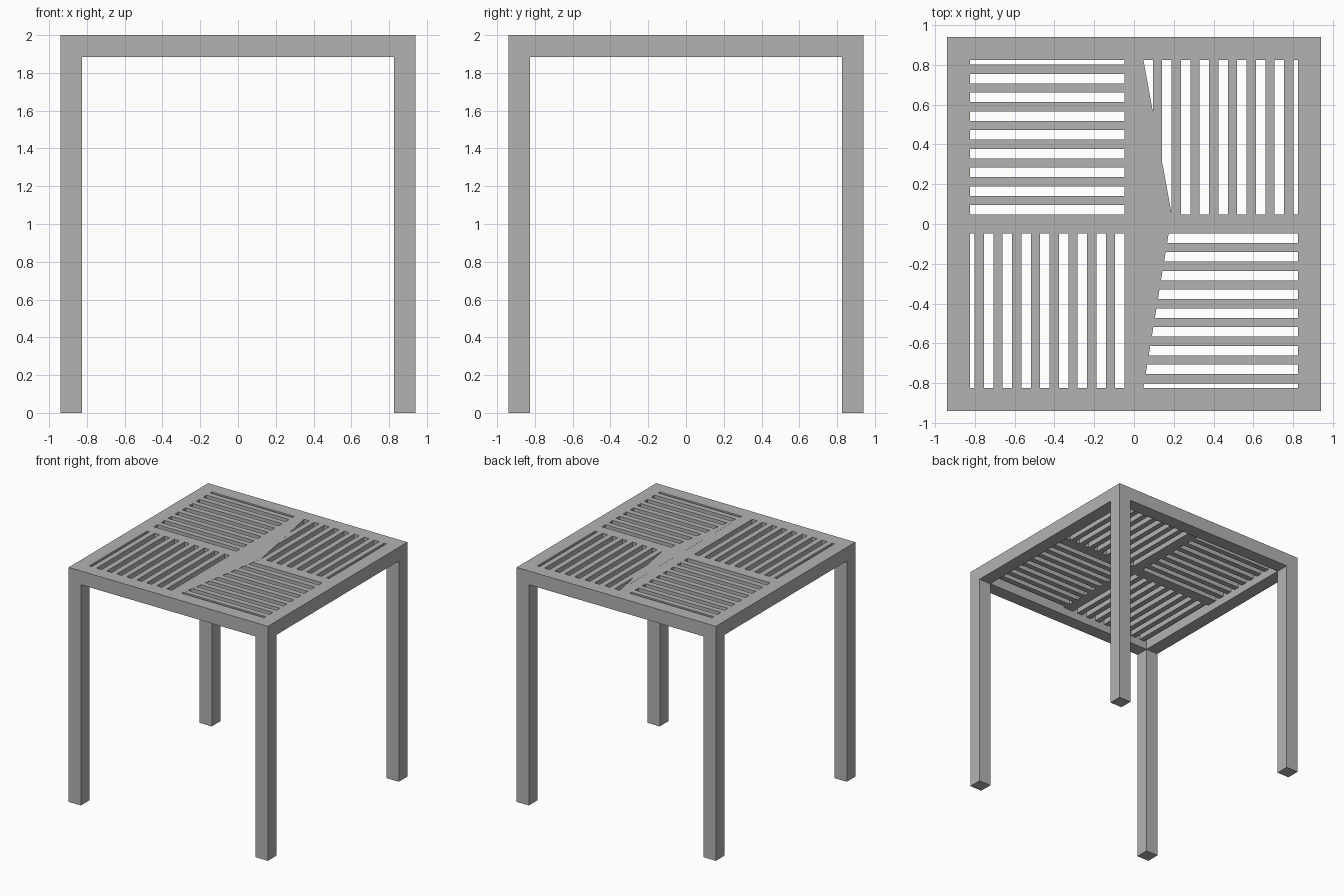
import bpy, bmesh

cube = bpy.data.objects.get("Cube")
if cube:
    bpy.data.objects.remove(cube, do_unlink=True)

grey = bpy.data.materials.new("grey_metal")
grey.use_nodes = True
colour = (0.45, 0.45, 0.45, 1)
grey.diffuse_color = colour
grey.node_tree.nodes["Principled BSDF"].inputs["Base Color"].default_value = colour

OUT, INN = 0.94, 0.825        # outer and inner half width of the frame
TOP, UNDER = 2.0, 1.883       # frame height range
SLAT_Z = 1.95                 # underside of the slats
BAR = 0.0472                  # slat width, gap width and half width of the cross


def finish(name, bm):
    mesh = bpy.data.meshes.new(name)
    bm.to_mesh(mesh)
    bm.free()
    mesh.materials.append(grey)
    obj = bpy.data.objects.new(name, mesh)
    bpy.context.collection.objects.link(obj)
    return obj


def add_box(bm, x, y, z):
    """Add a box spanning the given (low, high) ranges."""
    verts = bmesh.ops.create_cube(bm, size=1)["verts"]
    for v in verts:
        v.co = [r[0] if c < 0 else r[1] for c, r in zip(v.co, (x, y, z))]


def prism(name, outline, low, high):
    bm = bmesh.new()
    face = bm.faces.new([bm.verts.new((x, y, low)) for x, y in outline])
    up = bmesh.ops.extrude_face_region(bm, geom=[face])["geom"]
    for v in up:
        if isinstance(v, bmesh.types.BMVert):
            v.co.z = high
    bmesh.ops.recalc_face_normals(bm, faces=bm.faces)
    return finish(name, bm)


# Square frame: four mitred walls around the opening
bm = bmesh.new()
corners = [(-1, -1), (1, -1), (1, 1), (-1, 1)]
rings = [[bm.verts.new((sx * r, sy * r, z)) for sx, sy in corners]
         for r, z in ((OUT, UNDER), (OUT, TOP), (INN, TOP), (INN, UNDER))]
for k in range(4):
    a, b = rings[k], rings[(k + 1) % 4]
    for i in range(4):
        j = (i + 1) % 4
        bm.faces.new((a[i], a[j], b[j], b[i]))
bmesh.ops.recalc_face_normals(bm, faces=bm.faces)
finish("top_frame", bm)

# Legs
for sx, sy in corners:
    bm = bmesh.new()
    add_box(bm, sorted((sx * INN, sx * OUT)), sorted((sy * INN, sy * OUT)), (0, UNDER))
    side = ("front" if sy < 0 else "back") + ("_left" if sx > 0 else "_right")
    finish(side + "_leg", bm)

# Central cross dividing the top into quarters
cross = [(-INN, -BAR), (-BAR, -BAR), (-BAR, -INN), (BAR, -INN), (BAR, -BAR), (INN, -BAR),
         (INN, BAR), (BAR, BAR), (BAR, INN), (-BAR, INN), (-BAR, BAR), (-INN, BAR)]
prism("centre_cross", cross, SLAT_Z, TOP)

# Slats, turned a quarter between neighbouring panels
for sx, sy in corners:
    bm = bmesh.new()
    for k in range(8):
        start = BAR * (2 + 2 * k)
        across = (start, start + BAR)
        along = (BAR, INN)
        x, y = (across, along) if sx == sy else (along, across)
        add_box(bm, sorted(sx * v for v in x), sorted(sy * v for v in y), (SLAT_Z, TOP))
    side = ("front" if sy < 0 else "back") + ("_left" if sx > 0 else "_right")
    finish(side + "_slats", bm)

# Thin triangular sheet beside the cross
prism("centre_sheet", [(BAR, -INN), (0.19, BAR), (BAR, INN)], TOP - 0.001, TOP + 0.0005)
